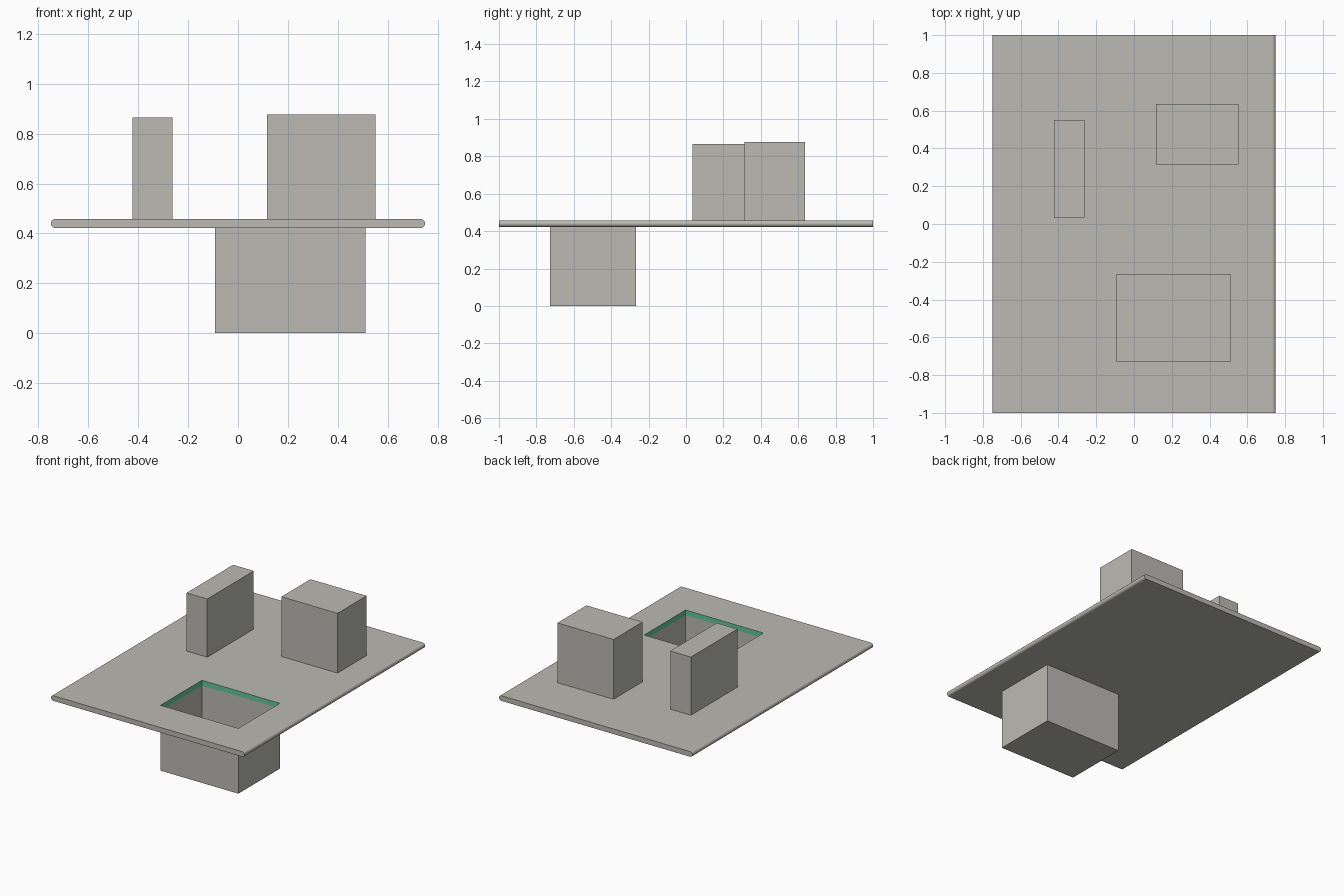
import bpy, bmesh, math

if "Cube" in bpy.data.objects:
    bpy.data.objects.remove(bpy.data.objects["Cube"])

Z0, Z1 = 0.422, 0.458            # plate underside and top
HX, HY = 0.75, 1.0               # plate half sizes
BASIN = (-0.092, 0.512, -0.727, -0.268)


def material(name, rgb):
    m = bpy.data.materials.new(name)
    m.diffuse_color = (*rgb, 1)
    m.use_nodes = True
    m.node_tree.nodes["Principled BSDF"].inputs["Base Color"].default_value = m.diffuse_color
    return m


GREY = material("warm_grey", (0.50, 0.49, 0.45))
GREEN = material("green", (0.12, 0.58, 0.34))


def finish(name, bm, mats):
    bmesh.ops.remove_doubles(bm, verts=bm.verts, dist=1e-5)
    me = bpy.data.meshes.new(name)
    bm.to_mesh(me)
    bm.free()
    for m in mats:
        me.materials.append(m)
    ob = bpy.data.objects.new(name, me)
    bpy.context.collection.objects.link(ob)
    return ob


def rect(x0, x1, y0, y1, z):
    return [(x0, y0, z), (x1, y0, z), (x1, y1, z), (x0, y1, z)]


def face(bm, pts, mat=0, smooth=False):
    f = bm.faces.new([bm.verts.new(p) for p in pts])
    f.material_index = mat
    f.smooth = smooth


def block(name, x0, x1, y0, y1, z0, z1, open_top=False):
    bm = bmesh.new()
    lo, hi = rect(x0, x1, y0, y1, z0), rect(x0, x1, y0, y1, z1)
    face(bm, lo[::-1])
    if not open_top:
        face(bm, hi)
    for i in range(4):
        j = (i + 1) % 4
        face(bm, [lo[i], lo[j], hi[j], hi[i]])
    return finish(name, bm, [GREY])


# Plate: flat top and underside with a green-edged opening, rounded long sides
bm = bmesh.new()
r = (Z1 - Z0) / 2
zc, xe = (Z0 + Z1) / 2, HX - r
out_lo, out_hi = rect(-xe, xe, -HY, HY, Z0), rect(-xe, xe, -HY, HY, Z1)
in_lo, in_hi = rect(*BASIN, Z0), rect(*BASIN, Z1)
for i in range(4):
    j = (i + 1) % 4
    face(bm, [out_hi[i], out_hi[j], in_hi[j], in_hi[i]])
    face(bm, [out_lo[j], out_lo[i], in_lo[i], in_lo[j]])
    face(bm, [in_lo[j], in_lo[i], in_hi[i], in_hi[j]], mat=1)

# Rounded long sides: one half circle at each end of the cross-section
N = 10
right = [(xe + r * math.cos(a), zc + r * math.sin(a))
         for a in (math.pi * (k / N - 0.5) for k in range(N + 1))]
left = [(-x, z) for x, z in reversed(right)]
for arc in (right, left):
    for (xa, za), (xb, zb) in zip(arc, arc[1:]):
        face(bm, [(xa, -HY, za), (xa, HY, za), (xb, HY, zb), (xb, -HY, zb)],
             smooth=True)

# Flat short ends
loop = right + left
face(bm, [(x, -HY, z) for x, z in loop])
face(bm, [(x, HY, z) for x, z in reversed(loop)])
finish("counter_plate", bm, [GREY, GREEN])

# Open basin hanging under the opening
block("basin", *BASIN, 0.0, Z0, open_top=True)

# Blocks standing on the plate
block("narrow_block", -0.423, -0.263, 0.035, 0.55, Z1, 0.866)
block("wide_block", 0.117, 0.552, 0.314, 0.635, Z1, 0.877)
